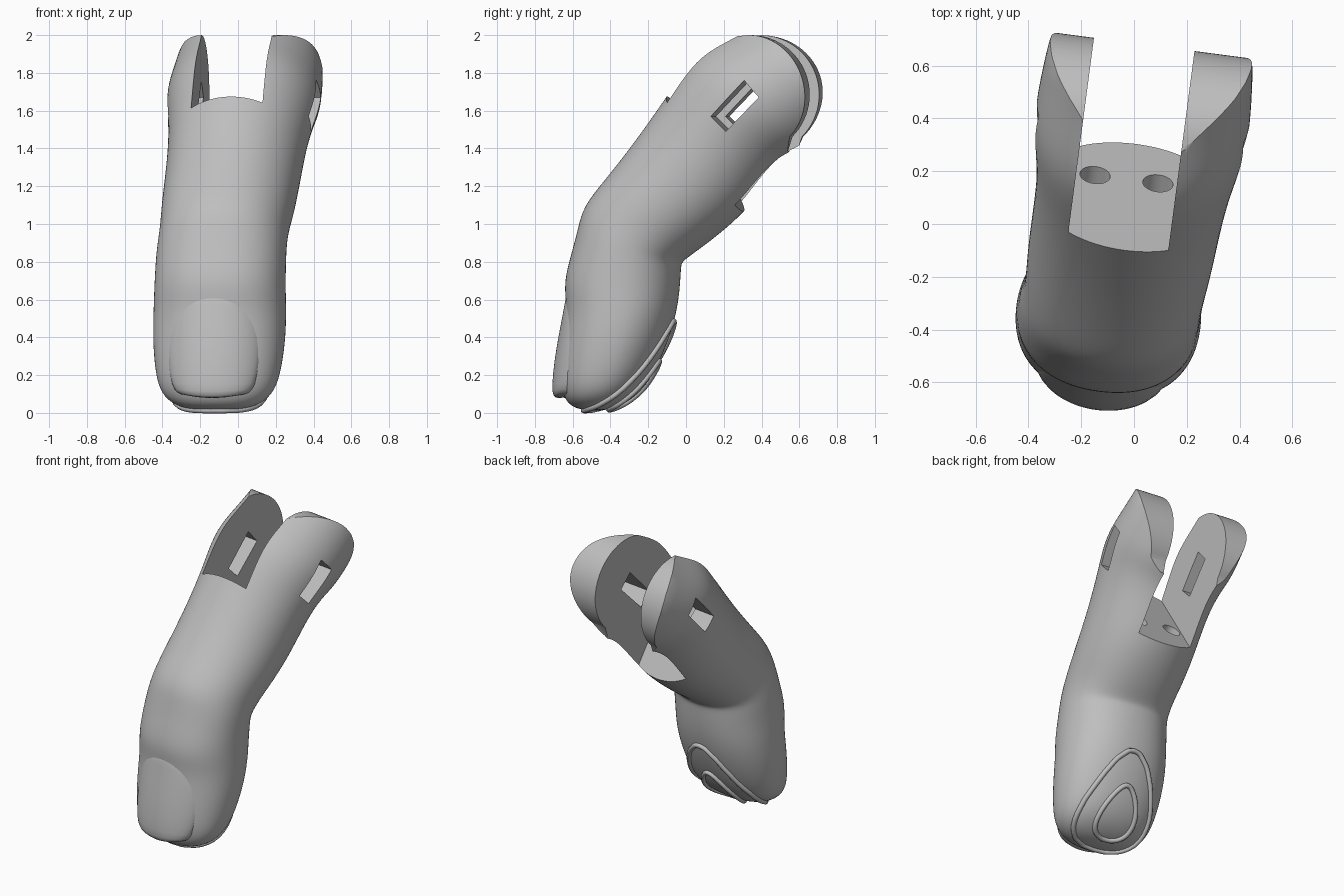
import bpy, bmesh, math
from mathutils import Vector
from mathutils.bvhtree import BVHTree

cube = bpy.data.objects.get("Cube")
if cube:
    bpy.data.objects.remove(cube)

YAW = math.radians(-7.5)
OFFSET = (-0.05, 0.006, 0)

grey = bpy.data.materials.new("plain grey")
grey.use_nodes = True
grey.diffuse_color = (0.52, 0.52, 0.52, 1)
grey.node_tree.nodes["Principled BSDF"].inputs["Base Color"].default_value = grey.diffuse_color


def add_object(name, bm):
    bmesh.ops.recalc_face_normals(bm, faces=bm.faces)
    mesh = bpy.data.meshes.new(name)
    bm.to_mesh(mesh)
    bm.free()
    obj = bpy.data.objects.new(name, mesh)
    obj.location = OFFSET
    obj.rotation_euler.z = YAW
    mesh.materials.append(grey)
    bpy.context.collection.objects.link(obj)
    return obj


def loft(name, rings):
    """Closed skin through a row of equal rings."""
    bm = bmesh.new()
    rows = [[bm.verts.new(p) for p in ring] for ring in rings]
    n = len(rows[0])
    for a, b in zip(rows, rows[1:]):
        for i in range(n):
            j = (i + 1) % n
            bm.faces.new((a[i], a[j], b[j], b[i]))
    bm.faces.new(rows[0])
    bm.faces.new(rows[-1])
    return add_object(name, bm)


def prism(name, outline, half):
    """Side outline (y, z) widened along x."""
    return loft(name, [[(x, y, z) for y, z in outline] for x in (-half, half)])


def finish(obj, angle):
    bpy.ops.object.select_all(action='DESELECT')
    obj.select_set(True)
    bpy.context.view_layer.objects.active = obj
    bpy.ops.object.convert(target='MESH')
    bpy.ops.object.shade_smooth_by_angle(angle=math.radians(angle))


def subdivide(obj, levels):
    mod = obj.modifiers.new("smooth", 'SUBSURF')
    mod.levels = mod.render_levels = levels


def power(v, e):
    return math.copysign(abs(v) ** e, v)


# Finger skin: front y, z, back y, z, half width
sections = [
    (-0.56, 0.015, -0.46, 0.01, 0.10),
    (-0.63, 0.04, -0.37, 0.03, 0.22),
    (-0.665, 0.11, -0.27, 0.09, 0.30),
    (-0.672, 0.22, -0.19, 0.19, 0.335),
    (-0.655, 0.40, -0.11, 0.36, 0.355),
    (-0.638, 0.56, -0.06, 0.52, 0.355),
    (-0.66, 0.69, -0.04, 0.66, 0.35),
    (-0.61, 0.86, -0.035, 0.77, 0.348),
    (-0.58, 0.98, -0.03, 0.80, 0.345),
    (-0.55, 1.10, 0.06, 0.86, 0.342),
    (-0.44, 1.23, 0.18, 0.95, 0.355),
    (-0.28, 1.43, 0.32, 1.07, 0.36),
    (-0.11, 1.67, 0.45, 1.24, 0.37),
    (0.02, 1.86, 0.55, 1.34, 0.40),
    (0.14, 1.96, 0.66, 1.38, 0.415),
    (0.36, 2.06, 0.80, 1.50, 0.40),
    (0.55, 2.22, 1.0, 1.65, 0.38),
]
rings = []
for fy, fz, by, bz, w in sections:
    # The skin grows rounder and drifts to one side towards the fork
    rise = min(max((fz - 0.8) / 0.9, 0), 1)
    e = 0.9 + 0.1 * rise
    ring = []
    for i in range(24):
        t = math.tau * i / 24
        k = 0.5 + 0.5 * power(math.cos(t), e)
        ring.append((0.03 * rise + w * power(math.sin(t), e),
                     by + (fy - by) * k, bz + (fz - bz) * k))
    rings.append(ring)
finger = loft("finger_body", rings)
subdivide(finger, 2)

# Sample the smooth skin for the pad ridges
graph = bpy.context.evaluated_depsgraph_get()
skin = BVHTree.FromObject(finger, graph)

# Cutters: round fork end, fork slot, side window, pin holes
arc = [math.radians(100 - 5 * i) for i in range(30)]
end_outline = [(0.365 + 0.315 * math.cos(a), 1.685 + 0.315 * math.sin(a)) for a in arc]
end_outline += [(0.565, 1.39), (0.62, 1.33), (1.2, 0.6), (1.2, -0.5), (-1.2, -0.5), (-1.2, 2.0)]
cutters = [(prism("fork_end_shape", end_outline, 1), 'INTERSECT')]

slot = [(-0.32, 2.0), (0.47, 0.815), (1.5, 1.0), (1.5, 2.8), (-0.32, 2.8)]
cutters.append((prism("slot_cutter", slot, 0.192), 'DIFFERENCE'))

window = [(0.18, 1.57), (0.36, 1.76), (0.44, 1.67), (0.26, 1.49)]
cutters.append((prism("window_cutter", window, 1), 'DIFFERENCE'))

inward = Vector((0, -0.83, -0.555))
across = Vector((0, 0.555, -0.83))
for side, label in ((-1, "right"), (1, "left")):
    centre = Vector((side * 0.12, 0.165, 1.272))
    holes = []
    for depth in (-0.1, 0.25):
        holes.append([centre + inward * depth + 0.058 * (
            Vector((math.cos(a), 0, 0)) + across * math.sin(a))
            for a in (math.tau * i / 24 for i in range(24))])
    cutters.append((loft(label + "_hole_cutter", holes), 'DIFFERENCE'))

for cutter, kind in cutters:
    mod = finger.modifiers.new(cutter.name, 'BOOLEAN')
    mod.operation, mod.solver, mod.object = kind, 'EXACT', cutter
finish(finger, 35)
for cutter, kind in cutters:
    bpy.data.objects.remove(cutter)

# Fingernail: front y, z, half width of each row
nail_rows = [
    (-0.685, 0.075, 0.17), (-0.715, 0.085, 0.19), (-0.72, 0.14, 0.225),
    (-0.708, 0.27, 0.25), (-0.682, 0.42, 0.255), (-0.66, 0.53, 0.235),
    (-0.648, 0.60, 0.18), (-0.635, 0.64, 0.08),
]
nail_rings = []
for y, z, w in nail_rows:
    us = [i / 6 - 1 for i in range(13)]
    bend = [(w * u, y + 1.4 * (w * u) ** 2 + 0.02 * u ** 6, z + 0.02 * u * u * (z < 0.1)) for u in us]
    back = [(x, py + 0.04, pz) for x, py, pz in reversed(bend)]
    nail_rings.append(bend + back)
nail = loft("fingernail", nail_rings)
subdivide(nail, 1)
finish(nail, 50)


# Raised loops on the finger pad
def pad_ridge(name, length, width, shift):
    up, out = Vector((0, 0.74, 0.67)), Vector((0, 0.67, -0.74))
    path = []
    for i in range(48):
        t = math.tau * i / 48
        p = Vector((0, -0.29, 0.20)) + up * (shift + length * math.cos(t)) + out * 0.08
        p.x = width * math.sin(t) * (1 - 0.3 * math.cos(t))
        hit, normal, _, _ = skin.find_nearest(p)
        path.append((hit + normal * 0.004, normal))
    rings = []
    for i, (p, normal) in enumerate(path):
        along = (path[(i + 1) % 48][0] - path[i - 1][0]).normalized()
        side = along.cross(normal).normalized()
        rings.append([p + 0.016 * (side * math.cos(a) + normal * math.sin(a))
                      for a in (math.tau * k / 8 for k in range(8))])
    bm = bmesh.new()
    rows = [[bm.verts.new(p) for p in ring] for ring in rings]
    for i in range(48):
        a, b = rows[i - 1], rows[i]
        for k in range(8):
            bm.faces.new((a[k - 1], a[k], b[k], b[k - 1]))
    finish(add_object(name, bm), 80)


pad_ridge("outer_pad_ridge", 0.45, 0.26, 0.0)
pad_ridge("inner_pad_ridge", 0.20, 0.12, -0.03)
